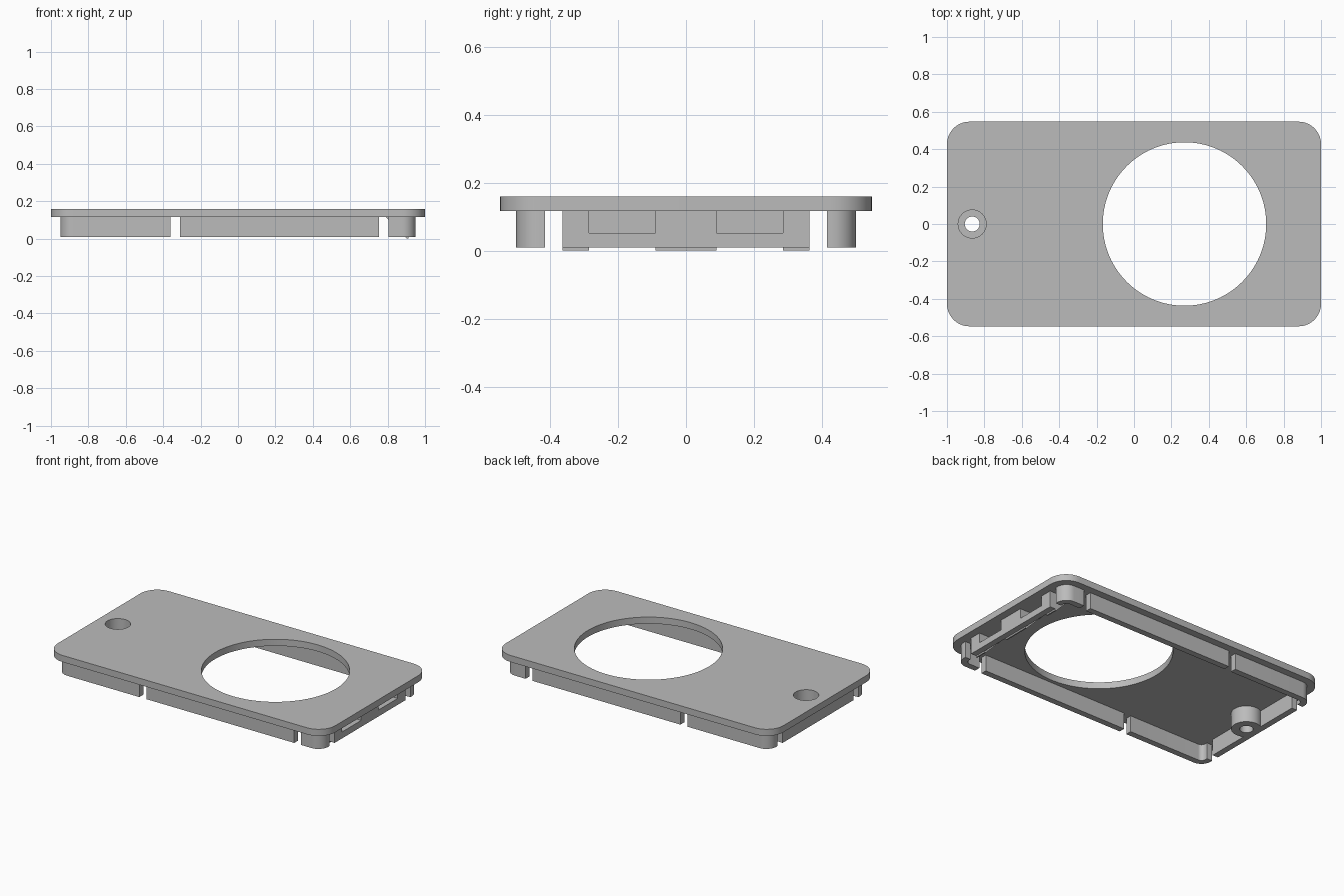
import bpy, bmesh, math
from mathutils import Vector

if "Cube" in bpy.data.objects:
    bpy.data.objects.remove(bpy.data.objects["Cube"], do_unlink=True)

grey = bpy.data.materials.new("plain_grey")
grey.use_nodes = True
grey.diffuse_color = (0.5, 0.5, 0.5, 1)
grey.node_tree.nodes["Principled BSDF"].inputs["Base Color"].default_value = (0.5, 0.5, 0.5, 1)

TOP, UNDER, FOOT = 0.16, 0.117, 0.01
SCREW_X = -0.865


def prism(name, points, offset):
    """Extrude a closed outline of 3D points by an offset vector."""
    bm = bmesh.new()
    face = bm.faces.new([bm.verts.new(p) for p in points])
    out = bmesh.ops.extrude_face_region(bm, geom=[face])
    moved = [v for v in out["geom"] if isinstance(v, bmesh.types.BMVert)]
    bmesh.ops.translate(bm, verts=moved, vec=Vector(offset))
    bmesh.ops.recalc_face_normals(bm, faces=bm.faces[:])
    mesh = bpy.data.meshes.new(name)
    bm.to_mesh(mesh)
    bm.free()
    mesh.materials.append(grey)
    obj = bpy.data.objects.new(name, mesh)
    bpy.context.collection.objects.link(obj)
    return obj


def rounded_slab(name, hx, hy, r, z0, z1, steps=10):
    pts = []
    for i, (sx, sy) in enumerate([(1, 1), (-1, 1), (-1, -1), (1, -1)]):
        for k in range(steps + 1):
            a = (i + k / steps) * math.pi / 2
            pts.append((sx * (hx - r) + r * math.cos(a), sy * (hy - r) + r * math.sin(a), z0))
    return prism(name, pts, (0, 0, z1 - z0))


def disc(name, x, r, z0, z1, n=48):
    ring = [2 * math.pi * k / n for k in range(n)]
    return prism(name, [(x + r * math.cos(a), r * math.sin(a), z0) for a in ring], (0, 0, z1 - z0))


def box(name, x0, x1, y0, y1, z0, z1):
    return prism(name, [(x0, y0, z0), (x1, y0, z0), (x1, y1, z0), (x0, y1, z0)], (0, 0, z1 - z0))


def combine(obj, tool, operation="DIFFERENCE"):
    mod = obj.modifiers.new("combine", "BOOLEAN")
    mod.operation, mod.solver, mod.object = operation, "EXACT", tool
    bpy.context.view_layer.objects.active = obj
    bpy.ops.object.modifier_apply(modifier=mod.name)
    bpy.data.objects.remove(tool, do_unlink=True)


# Face plate with the large opening and the screw recess
plate = rounded_slab("face_plate", 1, 0.547, 0.12, UNDER, TOP)
combine(plate, disc("opening", 0.27, 0.437, 0, 1, 96))
combine(plate, disc("recess", SCREW_X, 0.075, 0, 1))

# Rim wall below the plate, with the screw boss joined to it
rim = rounded_slab("rim_wall", 0.95, 0.5, 0.07, FOOT, UNDER)
combine(rim, rounded_slab("hollow", 0.91, 0.46, 0.03, -1, 1))
combine(rim, disc("boss", SCREW_X, 0.09, FOOT, UNDER), "UNION")
combine(rim, box("boss_trim", -1.2, -0.95, -0.2, 0.2, -1, 1))
combine(rim, disc("recess", SCREW_X, 0.075, 0.055, 1))
combine(rim, disc("screw_hole", SCREW_X, 0.04, -1, 1))

# Slots through the long and short walls
for x0, x1 in [(-0.36, -0.31), (0.755, 0.805)]:
    for s in (-1, 1):
        y0, y1 = sorted((s * 0.4, s * 0.6))
        combine(rim, box("long_slot", x0, x1, y0, y1, -1, 1))
for s in (-1, 1):
    y0, y1 = sorted((s * 0.363, s * 0.415))
    for x0, x1 in [(-1.1, -0.89), (0.89, 1.1)]:
        combine(rim, box("short_slot", x0, x1, y0, y1, -1, 1))
    # Clip windows in the left wall
    y0, y1 = sorted((s * 0.09, s * 0.285))
    combine(rim, box("window", 0.85, 1.1, y0, y1, 0.052, 1))

# Sloping gussets behind the windowed wall
for name, y0, y1 in [("front_gusset", -0.363, -0.285), ("middle_gusset", -0.09, 0.09),
                     ("back_gusset", 0.285, 0.363)]:
    prism(name, [(0.79, y0, UNDER), (0.903, y0, 0), (0.912, y0, 0), (0.912, y0, UNDER)],
          (0, y1 - y0, 0))

# Smooth curved sides, sharp corners
bpy.ops.object.select_all(action="DESELECT")
for obj in (plate, rim):
    obj.select_set(True)
bpy.context.view_layer.objects.active = plate
bpy.ops.object.shade_smooth_by_angle(angle=math.radians(30))
